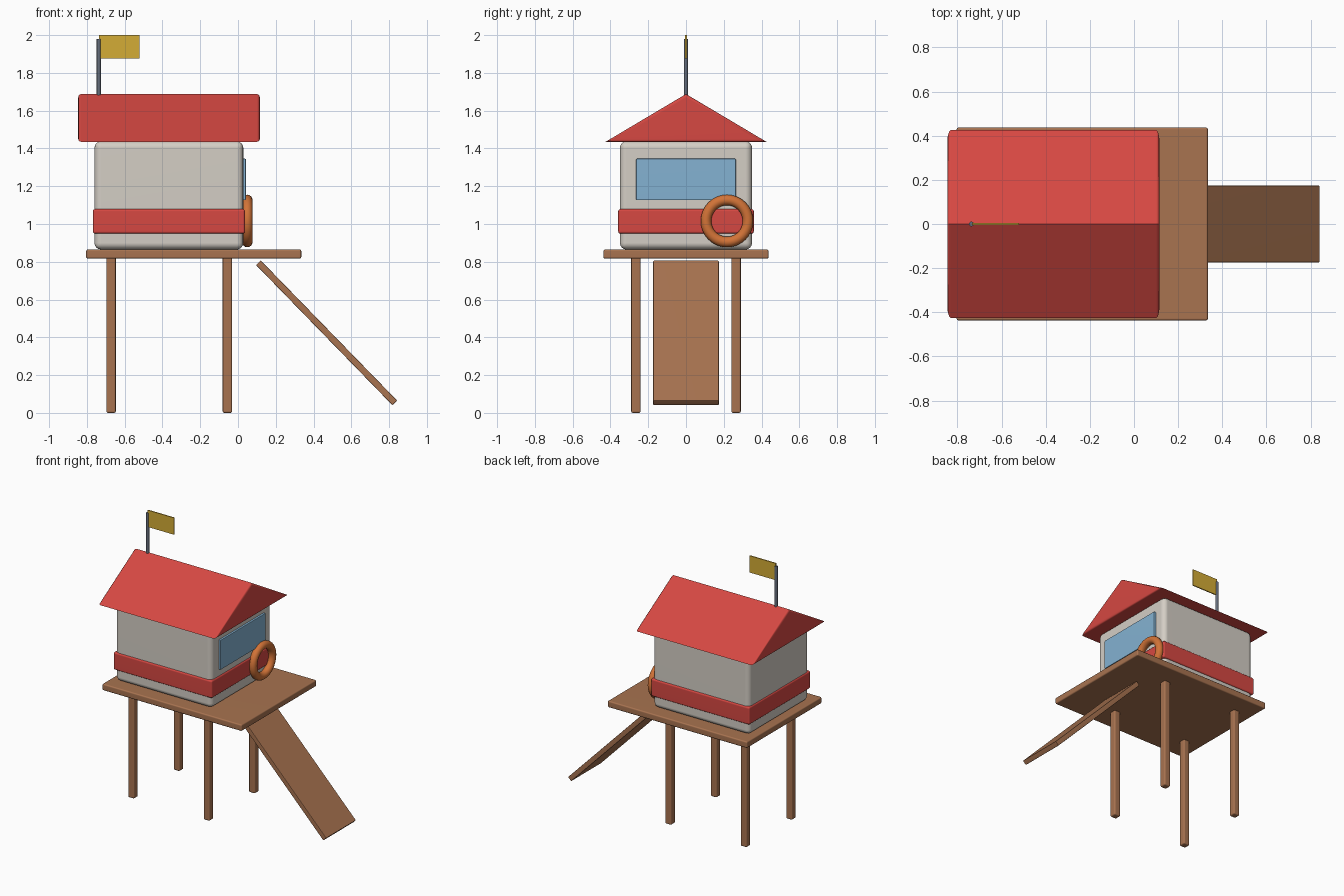
import bpy, bmesh, math
from mathutils import Matrix

if "Cube" in bpy.data.objects:
    bpy.data.objects.remove(bpy.data.objects["Cube"])


def mat(name, r, g, b):
    lin = lambda c: ((c / 255 + 0.055) / 1.055) ** 2.4
    m = bpy.data.materials.new(name)
    m.diffuse_color = (lin(r), lin(g), lin(b), 1)
    m.use_nodes = True
    m.node_tree.nodes["Principled BSDF"].inputs["Base Color"].default_value = m.diffuse_color
    return m


WOOD = mat("wood", 168, 115, 80)
WALL = mat("wall_cream", 212, 206, 197)
RED = mat("red", 214, 72, 66)
GLASS = mat("window_blue", 132, 178, 210)
ORANGE = mat("orange", 210, 115, 55)
METAL = mat("pole_grey", 100, 108, 122)
YELLOW = mat("flag_yellow", 212, 172, 54)


def finish(bm, name, material, angle=35, weighted=True):
    bmesh.ops.recalc_face_normals(bm, faces=bm.faces[:])
    me = bpy.data.meshes.new(name)
    bm.to_mesh(me)
    bm.free()
    me.materials.append(material)
    ob = bpy.data.objects.new(name, me)
    bpy.context.collection.objects.link(ob)
    bpy.ops.object.select_all(action='DESELECT')
    ob.select_set(True)
    bpy.context.view_layer.objects.active = ob
    bpy.ops.object.shade_smooth_by_angle(angle=math.radians(angle))
    if weighted:
        mod = ob.modifiers.new("flat_sides", 'WEIGHTED_NORMAL')
        mod.keep_sharp = True
    return ob


def box(name, material, x, y, z, bevel=0.0, segs=3):
    """Bevelled box from (min, max) ranges."""
    bm = bmesh.new()
    bmesh.ops.create_cube(bm, size=1)
    for v in bm.verts:
        for i, (lo, hi) in enumerate((x, y, z)):
            v.co[i] = hi if v.co[i] > 0 else lo
    if bevel:
        bmesh.ops.bevel(bm, geom=bm.edges[:], offset=bevel, segments=segs,
                        profile=0.5, affect='EDGES')
    return finish(bm, name, material)


# Deck and four legs
box("deck", WOOD, (-0.804, 0.335), (-0.437, 0.437), (0.817, 0.865), 0.009)
for xn, x in (("rear", -0.672), ("front", -0.056)):
    for yn, y in (("left", -0.265), ("right", 0.265)):
        box(f"{xn}_{yn}_leg", WOOD, (x - 0.025, x + 0.025),
            (y - 0.025, y + 0.025), (0, 0.825), 0.009)

# Sloping ramp
x0, z0, x1, z1 = 0.108, 0.795, 0.830, 0.053
half = math.hypot(x1 - x0, z1 - z0) / 2
ramp = box("ramp", WOOD, (-half, half), (-0.174, 0.174), (-0.0175, 0.0175), 0.004, 2)
ramp.data.transform(Matrix.Translation(((x0 + x1) / 2, 0, (z0 + z1) / 2))
                    @ Matrix.Rotation(math.atan2(z0 - z1, x1 - x0), 4, 'Y'))

# Cabin, stripe band and window
box("cabin", WALL, (-0.760, 0.028), (-0.350, 0.350), (0.865, 1.438), 0.035, 4)
box("stripe_band", RED, (-0.768, 0.037), (-0.359, 0.359), (0.949, 1.079), 0.012)
box("window", GLASS, (0.015, 0.042), (-0.264, 0.264), (1.126, 1.346), 0.005, 2)

# Gable roof: triangular prism with rounded gable ends
bm = bmesh.new()
profile = ((-0.426, 1.435), (0.426, 1.435), (0, 1.688))
face = bm.faces.new([bm.verts.new((-0.846, y, z)) for y, z in profile])
ext = bmesh.ops.extrude_face_region(bm, geom=[face], use_keep_orig=True)
for v in ext["geom"]:
    if isinstance(v, bmesh.types.BMVert):
        v.co.x = 0.116
ends = [e for e in bm.edges if abs(e.verts[0].co.x - e.verts[1].co.x) < 1e-4]
bmesh.ops.bevel(bm, geom=ends, offset=0.016, segments=3, profile=0.5, affect='EDGES')
finish(bm, "roof", RED)

# Life ring hung on the front wall
bm = bmesh.new()
R, r, n, k = 0.111, 0.028, 40, 14
rings = []
for i in range(n):
    a = 2 * math.pi * i / n
    ring = []
    for j in range(k):
        b = 2 * math.pi * j / k
        d = R + r * math.cos(b)
        ring.append(bm.verts.new((0.049 + r * math.sin(b),
                                  0.217 + d * math.cos(a), 1.016 + d * math.sin(a))))
    rings.append(ring)
for i in range(n):
    p, q = rings[i], rings[(i + 1) % n]
    for j in range(k):
        bm.faces.new((p[j], q[j], q[(j + 1) % k], p[(j + 1) % k]))
finish(bm, "life_ring", ORANGE, 60, False)

# Flag pole and flag
bm = bmesh.new()
bmesh.ops.create_cone(bm, cap_ends=True, segments=12, radius1=0.011, radius2=0.011,
                      depth=0.33, matrix=Matrix.Translation((-0.737, 0, 1.815)))
finish(bm, "flag_pole", METAL)
box("flag", YELLOW, (-0.735, -0.522), (-0.004, 0.004), (1.876, 2.0))
